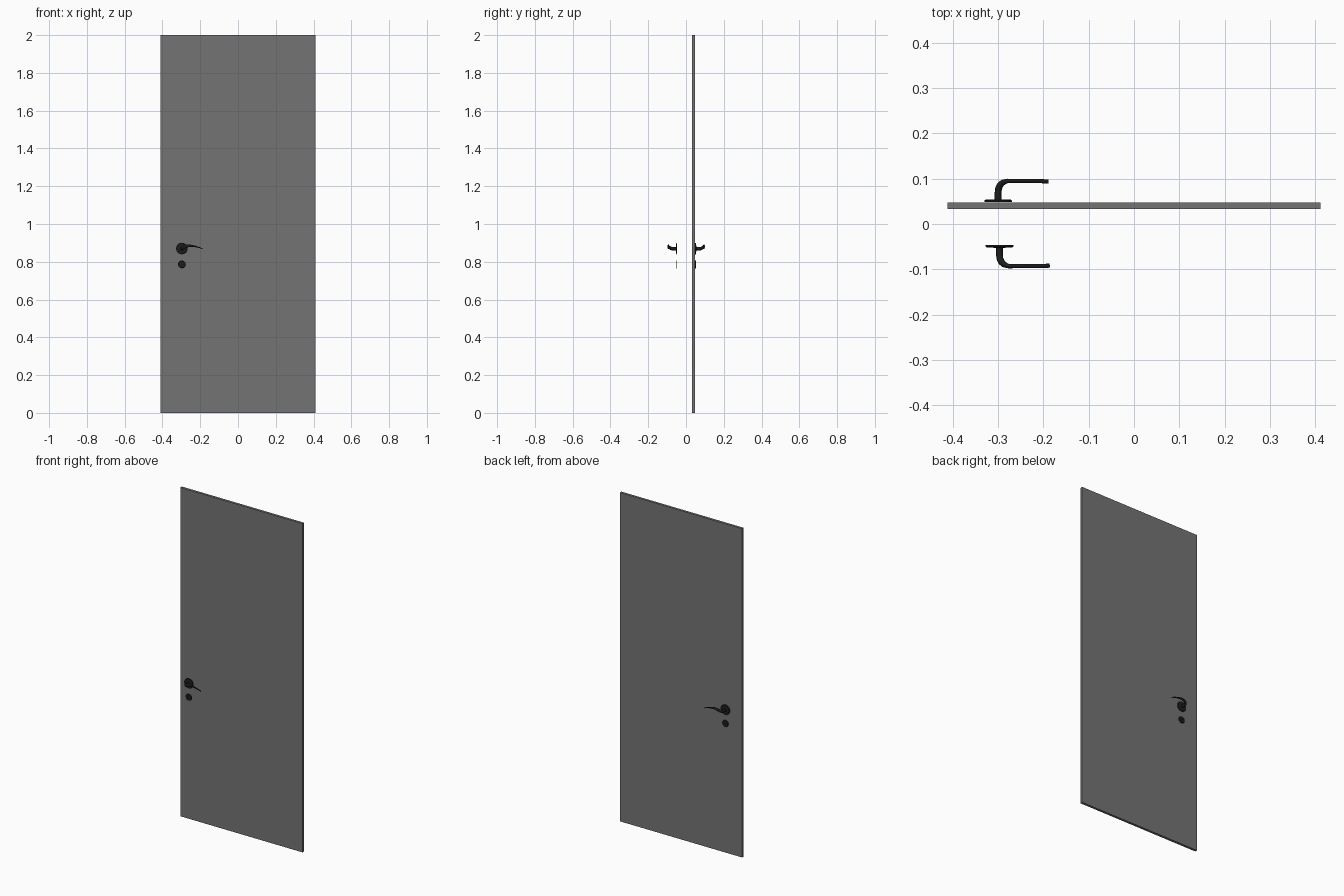
import bpy, bmesh, math
from mathutils import Vector

if "Cube" in bpy.data.objects:
    bpy.data.objects.remove(bpy.data.objects["Cube"])


def material(name, v):
    m = bpy.data.materials.new(name)
    m.diffuse_color = (v, v, v, 1)
    m.use_nodes = True
    m.node_tree.nodes["Principled BSDF"].inputs["Base Color"].default_value = m.diffuse_color
    return m


black = material("black_metal", 0.012)
grey = material("dark_grey_panel", 0.175)


def make_object(name, bm, mat, smooth=True):
    bmesh.ops.recalc_face_normals(bm, faces=bm.faces)
    me = bpy.data.meshes.new(name)
    bm.to_mesh(me)
    bm.free()
    ob = bpy.data.objects.new(name, me)
    bpy.context.collection.objects.link(ob)
    me.materials.append(mat)
    if smooth:
        bpy.ops.object.select_all(action='DESELECT')
        ob.select_set(True)
        bpy.context.view_layer.objects.active = ob
        bpy.ops.object.shade_smooth_by_angle(angle=math.radians(35))
    return ob


def skin(name, rings):
    """Bridge rings of points into a capped solid."""
    bm = bmesh.new()
    loops = [[bm.verts.new(p) for p in ring] for ring in rings]
    n = len(loops[0])
    for a, b in zip(loops, loops[1:]):
        for i in range(n):
            j = (i + 1) % n
            bm.faces.new((a[i], a[j], b[j], b[i]))
    bm.faces.new(loops[0])
    bm.faces.new(loops[-1])
    return make_object(name, bm, black)


def lathe(name, profile, centre, side, n=32):
    """Spin (radius, outward distance) points around the y axis."""
    cx, cy, cz = centre
    angles = [2 * math.pi * i / n for i in range(n)]
    skin(name, [[(cx + r * math.cos(a), cy + side * d, cz + r * math.sin(a))
                 for a in angles] for r, d in profile])


def sweep(name, stations, centre, side, n=16):
    """Oval sections along a path: (dx, outward, dz, thickness, height)."""
    c = Vector(centre)
    pts = [Vector(s[:3]) for s in stations]
    rings = []
    for k, p in enumerate(pts):
        t = pts[min(k + 1, len(pts) - 1)] - pts[max(k - 1, 0)]
        across = Vector((t.y, -t.x, 0)).normalized()
        w, h = stations[k][3] / 2, stations[k][4] / 2
        ring = []
        for i in range(n):
            a = 2 * math.pi * i / n
            q = p + across * w * math.cos(a) + Vector((0, 0, h * math.sin(a)))
            ring.append(c + Vector((q.x, side * q.y, q.z)))
        rings.append(ring)
    skin(name, rings)


# Door leaf
bm = bmesh.new()
bmesh.ops.create_cube(bm, size=1)
bmesh.ops.scale(bm, vec=(0.823, 0.015, 2), verts=bm.verts)
bmesh.ops.translate(bm, vec=(0, 0.0405, 1), verts=bm.verts)
make_object("door_panel", bm, grey, smooth=False)

rose = [(0.0305, 0), (0.0305, 0.003), (0.029, 0.005), (0.012, 0.006)]
# Lock cover with a shallow recess in the middle
cover = [(0.0205, 0), (0.0205, 0.003), (0.019, 0.005), (0.005, 0.005), (0.005, 0.001)]
lever = [(0, 0.004, -0.001, 0.016, 0.017), (0, 0.022, -0.001, 0.015, 0.017),
         (0.001, 0.030, 0.000, 0.015, 0.018), (0.004, 0.037, 0.003, 0.015, 0.019),
         (0.010, 0.043, 0.007, 0.013, 0.019), (0.020, 0.0465, 0.011, 0.010, 0.018),
         (0.036, 0.0465, 0.015, 0.009, 0.014), (0.056, 0.0465, 0.014, 0.009, 0.010),
         (0.076, 0.0465, 0.010, 0.009, 0.007), (0.096, 0.046, 0.004, 0.009, 0.005),
         (0.111, 0.0455, -0.002, 0.009, 0.003)]

# Handle and lock cover on each face
for label, x, y, side in (("back", -0.300, 0.0485, 1), ("front", -0.297, -0.0465, -1)):
    lathe(label + "_handle_rose", rose, (x, y, 0.870), side)
    lathe(label + "_lock_cover", cover, (x, y, 0.786), side)
    sweep(label + "_lever", lever, (x, y, 0.870), side)
